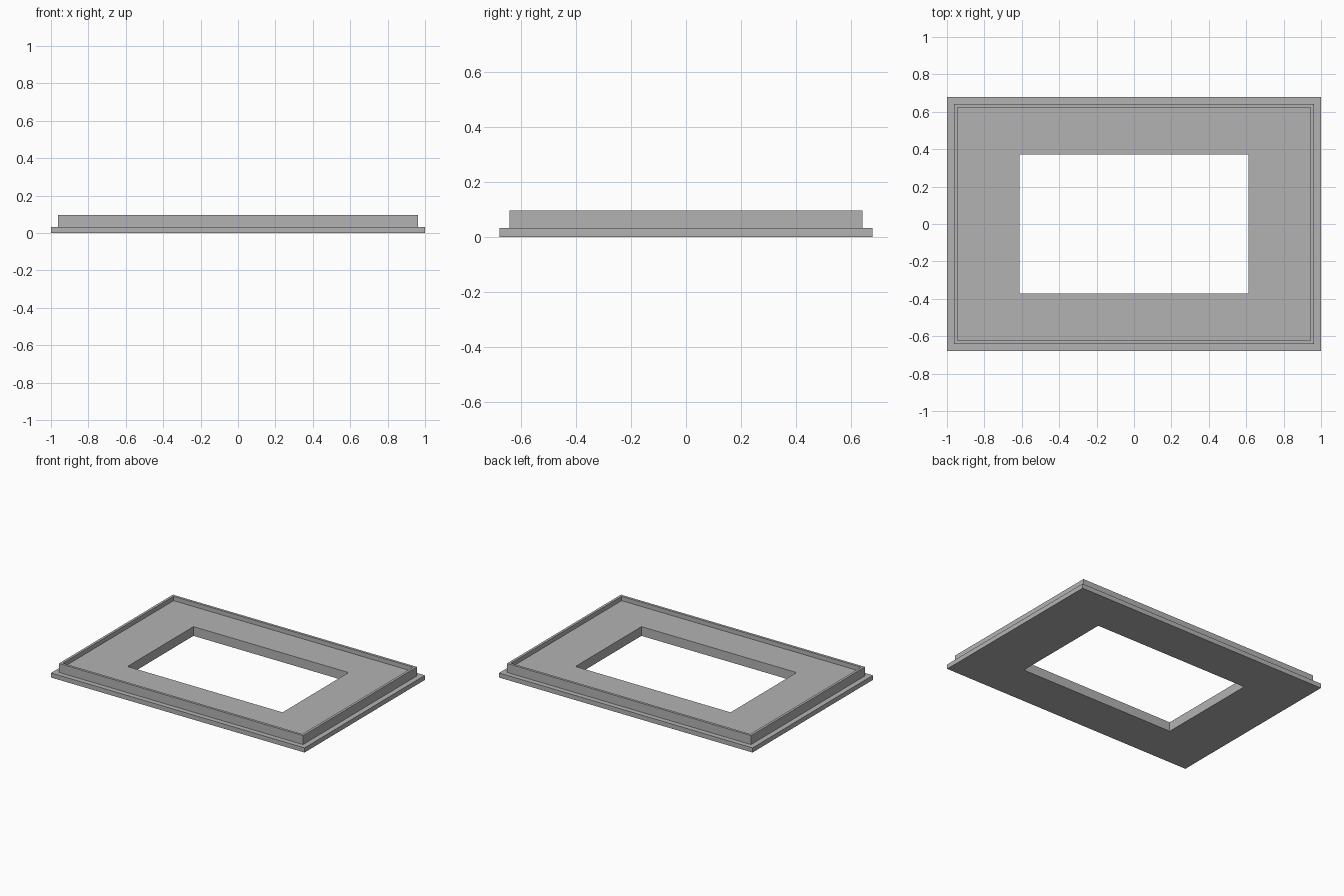
import bpy
import bmesh

cube = bpy.data.objects.get("Cube")
if cube:
    bpy.data.objects.remove(cube, do_unlink=True)

# Plain grey finish
grey = bpy.data.materials.new("plain grey")
grey.use_nodes = True
colour = (0.45, 0.45, 0.45, 1)
grey.diffuse_color = colour
grey.node_tree.nodes["Principled BSDF"].inputs["Base Color"].default_value = colour

# Heights of the steps
FLANGE_TOP, PANEL_TOP, RIM_TOP = 0.033, 0.066, 0.097

# Half sizes (x, y) of the nested rectangles
OUTER = (1.0, 0.678)
RIM_OUT = (0.963, 0.642)
RIM_IN = (0.945, 0.624)
OPENING = (0.612, 0.372)

# Cross-section, from the outer bottom edge round to the opening
profile = [
    (OUTER, 0), (OUTER, FLANGE_TOP),
    (RIM_OUT, FLANGE_TOP), (RIM_OUT, RIM_TOP),
    (RIM_IN, RIM_TOP), (RIM_IN, PANEL_TOP),
    (OPENING, PANEL_TOP), (OPENING, 0),
]


def rectangle(bm, half, z):
    """Four corner vertices, anticlockwise from above."""
    x, y = half
    return [bm.verts.new((sx * x, sy * y, z))
            for sx, sy in ((-1, -1), (1, -1), (1, 1), (-1, 1))]


# Stepped frame: flange, raised rim, recessed panel and central opening
bm = bmesh.new()
rings = [rectangle(bm, half, z) for half, z in profile]
for low, high in zip(rings, rings[1:] + rings[:1]):
    for i in range(4):
        j = (i + 1) % 4
        bm.faces.new((low[i], low[j], high[j], high[i]))
bmesh.ops.recalc_face_normals(bm, faces=bm.faces)
mesh = bpy.data.meshes.new("stepped_frame")
bm.to_mesh(mesh)
bm.free()
mesh.materials.append(grey)
frame = bpy.data.objects.new("stepped_frame", mesh)
bpy.context.collection.objects.link(frame)
